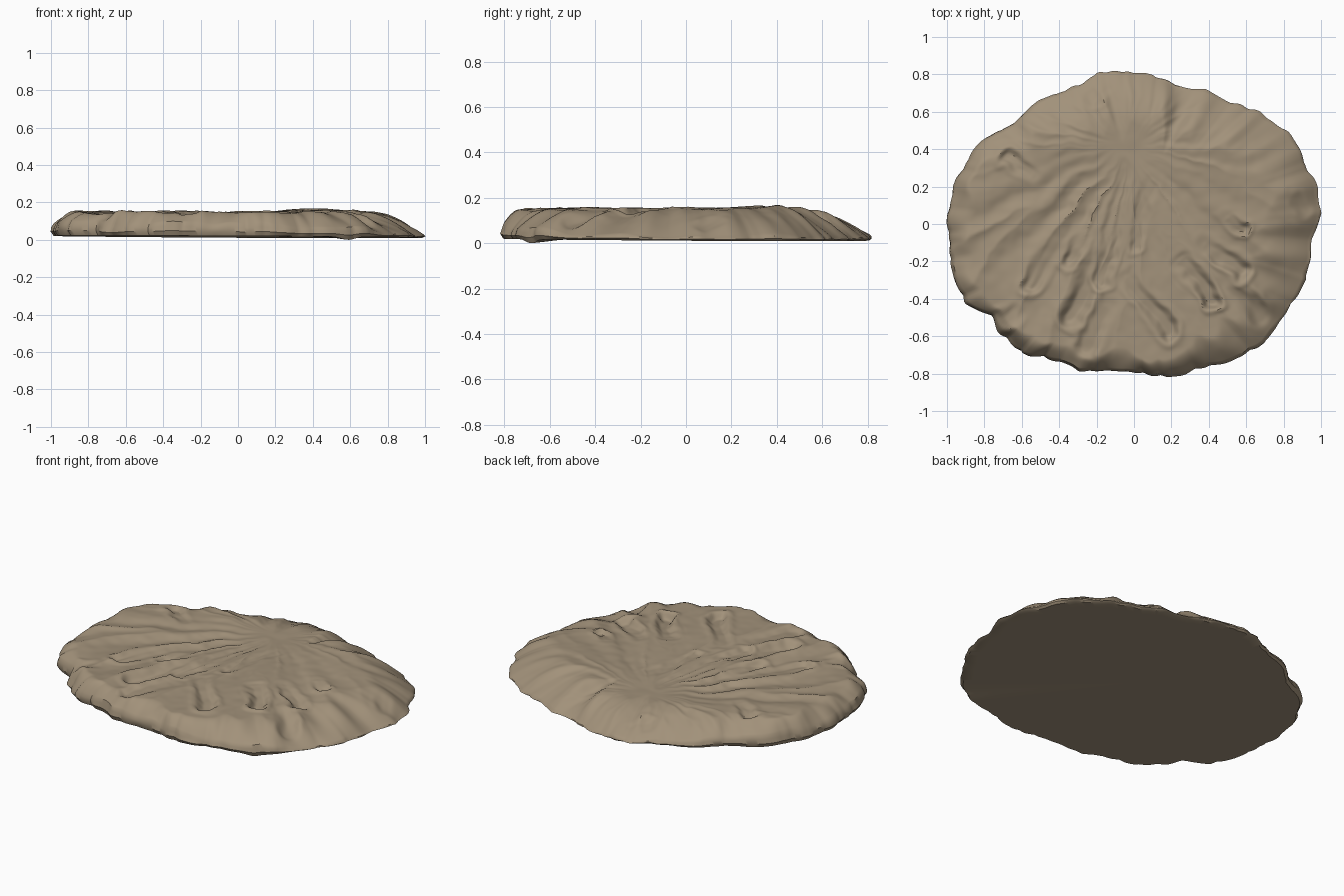
import bpy
import bmesh
from math import atan2, cos, exp, pi, sin
from mathutils import Vector, noise

if "Cube" in bpy.data.objects:
    bpy.data.objects.remove(bpy.data.objects["Cube"], do_unlink=True)

SEGMENTS = 440
RINGS = 110

# Ragged outline of the slab, counter-clockwise
OUTLINE = [
    (1, .06), (.97, .2), (.93, .29), (.89, .4), (.82, .5), (.67, .6),
    (.5, .66), (.38, .72), (.22, .74), (.1, .8), (-.04, .82), (-.2, .81),
    (-.3, .74), (-.43, .7), (-.55, .64), (-.64, .54), (-.79, .47),
    (-.9, .34), (-.97, .2), (-1, .05), (-.99, -.15), (-.97, -.28),
    (-.9, -.42), (-.76, -.49), (-.72, -.58), (-.6, -.69), (-.4, -.73),
    (-.3, -.79), (-.04, -.79), (.16, -.815), (.38, -.77), (.52, -.73),
    (.7, -.64), (.8, -.5), (.87, -.38), (.92, -.3), (.95, -.1)]

# Scoops pressed into the surface: start, end, half width, depth
SCOOPS = [
    ((-.03, -.28), (.18, -.58), .06, .028),
    ((.25, -.2), (.42, -.41), .055, .034),
    ((.38, -.12), (.58, -.25), .055, .028),
    ((.5, .05), (.58, -.03), .045, .02),
    ((.57, -.3), (.68, -.5), .055, .024),
    ((-.42, -.1), (-.56, -.32), .06, .022),
    ((-.26, -.05), (-.34, -.2), .05, .02),
    ((-.18, -.2), (-.33, -.49), .065, .026),
    ((-.06, .3), (-.17, -.3), .05, .018),
    ((.1, .24), (.0, -.1), .05, .01),
    ((-.15, -.45), (-.27, -.67), .065, .02),
    ((-.55, .28), (-.67, .35), .05, .022),
    ((-.15, .76), (-.22, .67), .05, .018),
    ((.86, .16), (.91, .1), .055, .02),
    ((-.6, -.45), (-.7, -.52), .06, .02)]

# Broad swells and hollows: middle, radius, height
SWELLS = [
    ((.35, .38), .3, .018), ((-.61, -.64), .1, .024), ((-.05, .36), .3, -.014),
    ((-.88, .0), .16, .006), ((.45, -.05), .2, .008), ((-.3, .55), .2, .008)]


def smooth(value, low=0.0, high=1.0):
    u = min(1.0, max(0.0, (value - low) / (high - low)))
    return u * u * (3 - 2 * u)


def mix(a, b, u):
    return a + (b - a) * u


def cross(a, b):
    return a[0] * b[1] - a[1] * b[0]


def grain(x, y, layer, size):
    """Lumps of about the given size."""
    return noise.noise(Vector((x / size, y / size, layer)))


def outline_radius(direction):
    """Distance from the middle to the outline, with small scallops."""
    for i, p in enumerate(OUTLINE):
        q = OUTLINE[(i + 1) % len(OUTLINE)]
        if cross(p, direction) >= 0 and cross(direction, q) > 0:
            edge = (q[0] - p[0], q[1] - p[1])
            radius = cross(p, edge) / cross(direction, edge)
            return radius + .028 * abs(grain(*direction, .4, .12)) - .007


def scoop(x, y, start, end, width, depth):
    """Groove that deepens to a steep rounded tip with a raised lip."""
    dx, dy = end[0] - start[0], end[1] - start[1]
    along = ((x - start[0]) * dx + (y - start[1]) * dy) / (dx * dx + dy * dy)
    along = min(1.0, max(0.0, along))
    off = Vector((x - start[0] - along * dx, y - start[1] - along * dy)).length / width
    if off > 2:
        return 0.0
    strength = depth * mix(.15, 1, along)
    return strength * (.3 * exp(-((off - 1.15) * 3) ** 2) - 1 + smooth(off, .3, 1))


def surface(x, y):
    """Height of the sculpted top before it falls away at the rim."""
    # Bend the coordinates so that every groove wanders
    wx = x + .03 * grain(x, y, 3, .2) + .012 * grain(x, y, 4, .06)
    wy = y + .03 * grain(x, y, 6, .2) + .012 * grain(x, y, 7, .06)
    fx, fy = wx + .03, wy - .42
    reach = Vector((fx, fy)).length
    angle = atan2(fy, fx)
    fan = noise.noise(Vector((cos(angle) * 5, sin(angle) * 5, reach * 1.2)))
    z = .146 + .03 * (.25 - abs(fan)) * smooth(reach, .05, .5)
    for (sx, sy), size, height in SWELLS:
        z += height * exp(-((x - sx) ** 2 + (y - sy) ** 2) / size ** 2)
    z += .007 * grain(wx, wy, 1, .3)
    z += .002 * grain(x, y, 8, .07)
    return z + sum(scoop(wx, wy, *s) for s in SCOOPS)


def underside(x, y):
    dip = .018 * exp(-((x - .58) ** 2 + (y + .67) ** 2) * 300)
    return .019 - .005 * x - .006 * y - dip


def rim(direction):
    """Wall height and width of the slope above it: steep front left, thin back right."""
    u = smooth(.7 * direction[0] + .6 * direction[1], -.6, .6)
    ripple = grain(*direction, 5, .2)
    width = mix(.09, .3, u) * (1 + .6 * grain(*direction, 9, .15))
    return mix(.09, .035, u) + .035 * ripple * (1 - .6 * u), width


# Build the slab as rings: sculpted top, bulging wall, flat underside
bm = bmesh.new()
centre = bm.verts.new((0, 0, surface(0, 0)))
base = bm.verts.new((0, 0, underside(0, 0)))
columns = []
for i in range(SEGMENTS):
    angle = 2 * pi * i / SEGMENTS
    d = (cos(angle), sin(angle))
    radius = outline_radius(d)
    wall, slope = rim(d)
    column = []
    for j in range(1, RINGS + 1):
        t = .985 * j / RINGS
        x, y = d[0] * radius * t, d[1] * radius * t
        gap = min(1.0, (.985 - t) * radius / slope)
        z = mix(wall, surface(x, y), 1 - (1 - gap) ** 1.7)
        column.append(bm.verts.new((x, y, z)))
    # Uneven wall, then the floor running inward past the dip
    for scale, level in ((.994, .7), (1, .35), (.985, 0), (.93, 0), (.8, 0)):
        bulge = scale + .006 * grain(*d, level * 5, .08) * (level > 0)
        x, y = d[0] * radius * bulge, d[1] * radius * bulge
        column.append(bm.verts.new((x, y, mix(underside(x, y), wall, level))))
    columns.append(column)

for i, here in enumerate(columns):
    there = columns[(i + 1) % SEGMENTS]
    bm.faces.new((centre, here[0], there[0]))
    for j in range(len(here) - 1):
        bm.faces.new((here[j], here[j + 1], there[j + 1], there[j]))
    bm.faces.new((base, there[-1], here[-1]))

# Centre it and rest it on the ground
low = [min(v.co[k] for v in bm.verts) for k in range(3)]
high = [max(v.co[k] for v in bm.verts) for k in range(3)]
middle = Vector(((low[0] + high[0]) / 2, (low[1] + high[1]) / 2, low[2]))
bmesh.ops.translate(bm, verts=bm.verts, vec=-middle)
bmesh.ops.recalc_face_normals(bm, faces=bm.faces)

mesh = bpy.data.meshes.new("ground_slab")
bm.to_mesh(mesh)
bm.free()
slab = bpy.data.objects.new("ground_slab", mesh)
bpy.context.collection.objects.link(slab)

# Dry earth colour
earth = bpy.data.materials.new("dry_earth")
earth.use_nodes = True
colour = (.36, .285, .195, 1)
earth.diffuse_color = colour
earth.node_tree.nodes["Principled BSDF"].inputs["Base Color"].default_value = colour
mesh.materials.append(earth)

# Smooth shading with sharp edges kept
bpy.ops.object.select_all(action="DESELECT")
slab.select_set(True)
bpy.context.view_layer.objects.active = slab
bpy.ops.object.shade_smooth_by_angle(angle=.6)
